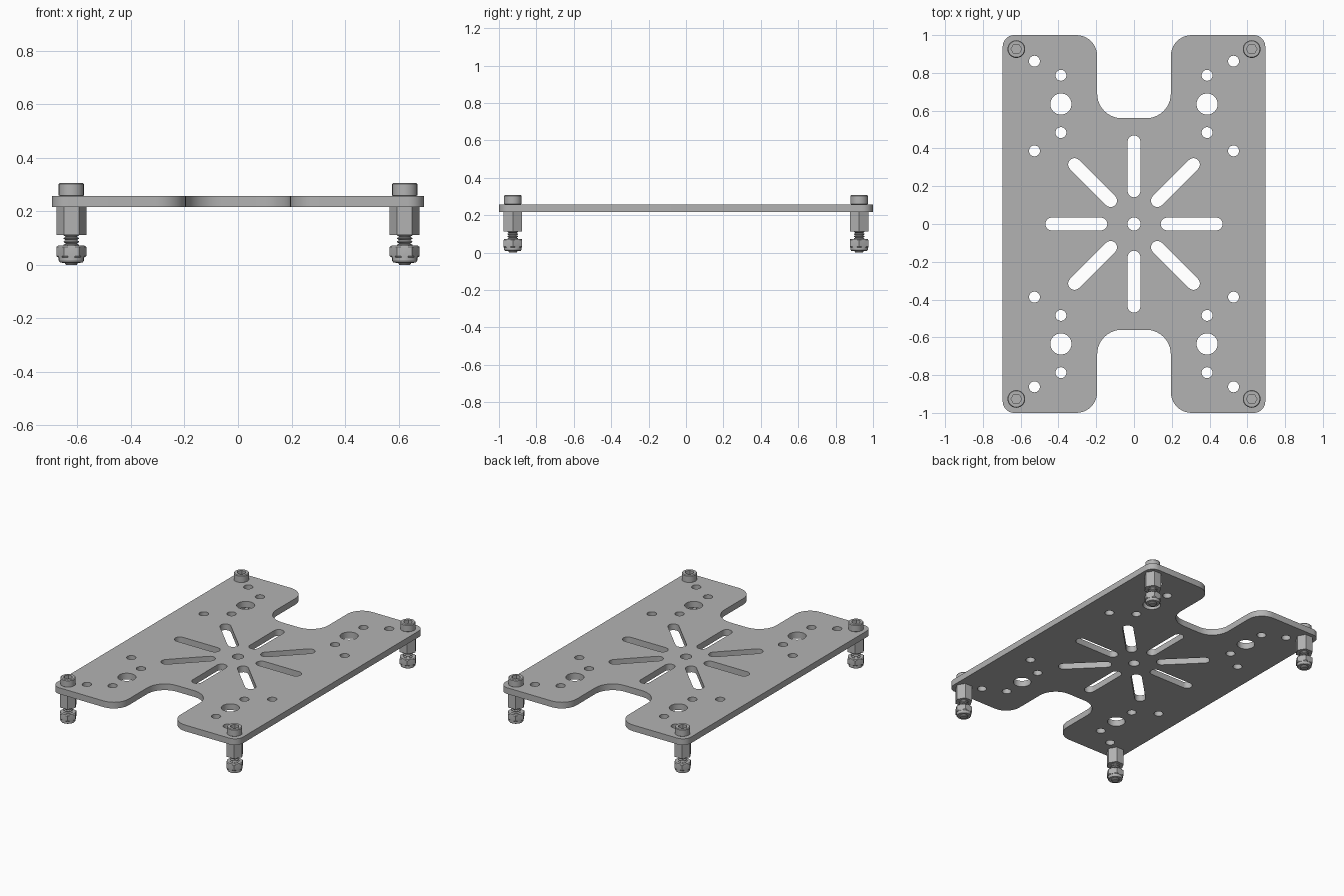
import bpy, bmesh, math
from math import pi, cos, sin

if "Cube" in bpy.data.objects:
    bpy.data.objects.remove(bpy.data.objects["Cube"])

metal = bpy.data.materials.new("grey metal")
metal.diffuse_color = (0.45, 0.45, 0.45, 1)
metal.use_nodes = True
metal.node_tree.nodes["Principled BSDF"].inputs["Base Color"].default_value = metal.diffuse_color

PLATE_LOW, PLATE_HIGH = 0.216, 0.258
HALF_X, HALF_Y = 0.695, 1.0


def arc(cx, cy, r, a0, a1, n=10):
    """Points on an arc, angles in degrees."""
    return [(cx + r * cos(math.radians(a0 + (a1 - a0) * i / n)),
             cy + r * sin(math.radians(a0 + (a1 - a0) * i / n))) for i in range(n + 1)]


def circle(cx, cy, r, n=32):
    return arc(cx, cy, r, 0, 360, n)[:-1]


def slot(angle, r0, r1, w):
    """Round-ended slot running radially between two end centres."""
    a = math.radians(angle)
    return (arc(r1 * cos(a), r1 * sin(a), w, angle - 90, angle + 90)
            + arc(r0 * cos(a), r0 * sin(a), w, angle + 90, angle + 270))


def plate_outline():
    nx, ny = 0.195, 0.56           # notch half width and inner end
    rc, rt, rb = 0.06, 0.11, 0.13  # corner, notch mouth, notch bottom radii
    # right half of the front edge to right half of the back edge
    q = (arc(HALF_X - rc, HALF_Y - rc, rc, 0, 90)
         + arc(nx + rt, HALF_Y - rt, rt, 90, 180)
         + arc(nx - rb, ny + rb, rb, 0, -90))
    left = [(-x, y) for x, y in reversed(q)]
    back = q + left
    front = [(-x, -y) for x, y in back]
    return back + front


# ---- Plate: filled outline with holes and slots, extruded ----
loops = [plate_outline(), circle(0, 0, 0.035)]
for k in range(8):
    loops.append(slot(45 * k, 0.175, 0.445 if k % 2 else 0.435, 0.034))
for sx in (1, -1):
    for sy in (1, -1):
        loops.append(circle(sx * 0.387, sy * 0.635, 0.056))
        for x, y in ((0.527, 0.862), (0.387, 0.787), (0.387, 0.484), (0.527, 0.387)):
            loops.append(circle(sx * x, sy * y, 0.029, 24))

curve = bpy.data.curves.new("plate_profile", 'CURVE')
curve.dimensions = '2D'
curve.fill_mode = 'BOTH'
curve.extrude = (PLATE_HIGH - PLATE_LOW) / 2
for pts in loops:
    s = curve.splines.new('POLY')
    s.points.add(len(pts) - 1)
    for p, (x, y) in zip(s.points, pts):
        p.co = (x, y, 0, 1)
    s.use_cyclic_u = True
plate = bpy.data.objects.new("plate", curve)
bpy.context.collection.objects.link(plate)
plate.location.z = (PLATE_LOW + PLATE_HIGH) / 2
bpy.context.view_layer.objects.active = plate
plate.select_set(True)
bpy.ops.object.convert(target='MESH')
plate = bpy.context.object
bm = bmesh.new()
bm.from_mesh(plate.data)
bmesh.ops.remove_doubles(bm, verts=bm.verts, dist=1e-5)
bmesh.ops.recalc_face_normals(bm, faces=bm.faces)
bm.to_mesh(plate.data)
bm.free()
plate.data.materials.clear()
plate.data.materials.append(metal)

N = 24  # points per ring, a multiple of six


def loft(name, rings):
    """Skin of (radius, z, is_hex) rings; hex radius is to the corners."""
    bm = bmesh.new()
    rows = []
    for r, z, is_hex in rings:
        row = []
        for i in range(N):
            a = 2 * pi * i / N
            rr = r * cos(pi / 6) / cos(a % (pi / 3) - pi / 6) if is_hex else r
            row.append(bm.verts.new((rr * cos(a), rr * sin(a), z)))
        rows.append(row)
    for lo, hi in zip(rows, rows[1:]):
        for i in range(N):
            j = (i + 1) % N
            bm.faces.new((lo[i], lo[j], hi[j], hi[i]))
    bm.faces.new(rows[0][::-1])
    bm.faces.new(rows[-1])
    bmesh.ops.recalc_face_normals(bm, faces=bm.faces)
    me = bpy.data.meshes.new(name)
    bm.to_mesh(me)
    bm.free()
    me.materials.append(metal)
    return me


# ---- Corner post parts ----
head = [(0.044, PLATE_HIGH, 0), (0.047, PLATE_HIGH + 0.002, 0), (0.047, 0.302, 0),
        (0.043, 0.307, 0), (0.028, 0.307, 1), (0.028, 0.277, 1)]
standoff = [(0.056, 0.112, 1), (0.056, PLATE_LOW, 1)]
nut = [(0.022, 0.012, 0), (0.034, 0.008, 0), (0.043, 0.010, 0), (0.047, 0.016, 0),
       (0.047, 0.028, 0), (0.049, 0.028, 0), (0.056, 0.033, 1),
       (0.056, 0.067, 1), (0.048, 0.073, 0)]
# threaded rod: plain chamfered tip, then repeated ridges
rod = [(0.020, 0.0, 0), (0.024, 0.005, 0), (0.024, 0.066, 0)]
PITCH = 0.0125
for k in range(4):
    z = 0.068 + k * PITCH
    rod += [(0.021, z, 0), (0.029, z + PITCH * 0.4, 0), (0.029, z + PITCH * 0.6, 0),
            (0.021, z + PITCH * 0.95, 0)]

parts = {"screw_head": head, "standoff": standoff, "lock_nut": nut, "threaded_rod": rod}
objects = [plate]
for name, rings in parts.items():
    me = loft(name, rings)
    for label, sx, sy in (("front_left", -1, -1), ("front_right", 1, -1),
                          ("back_left", -1, 1), ("back_right", 1, 1)):
        ob = bpy.data.objects.new(name + "_" + label, me)
        ob.location = (sx * 0.623, sy * 0.926, 0)
        bpy.context.collection.objects.link(ob)
        objects.append(ob)

# ---- Smooth round walls, keep edges sharp ----
for ob in objects:
    bpy.ops.object.select_all(action='DESELECT')
    ob.select_set(True)
    bpy.context.view_layer.objects.active = ob
    bpy.ops.object.shade_smooth_by_angle(angle=math.radians(25))
